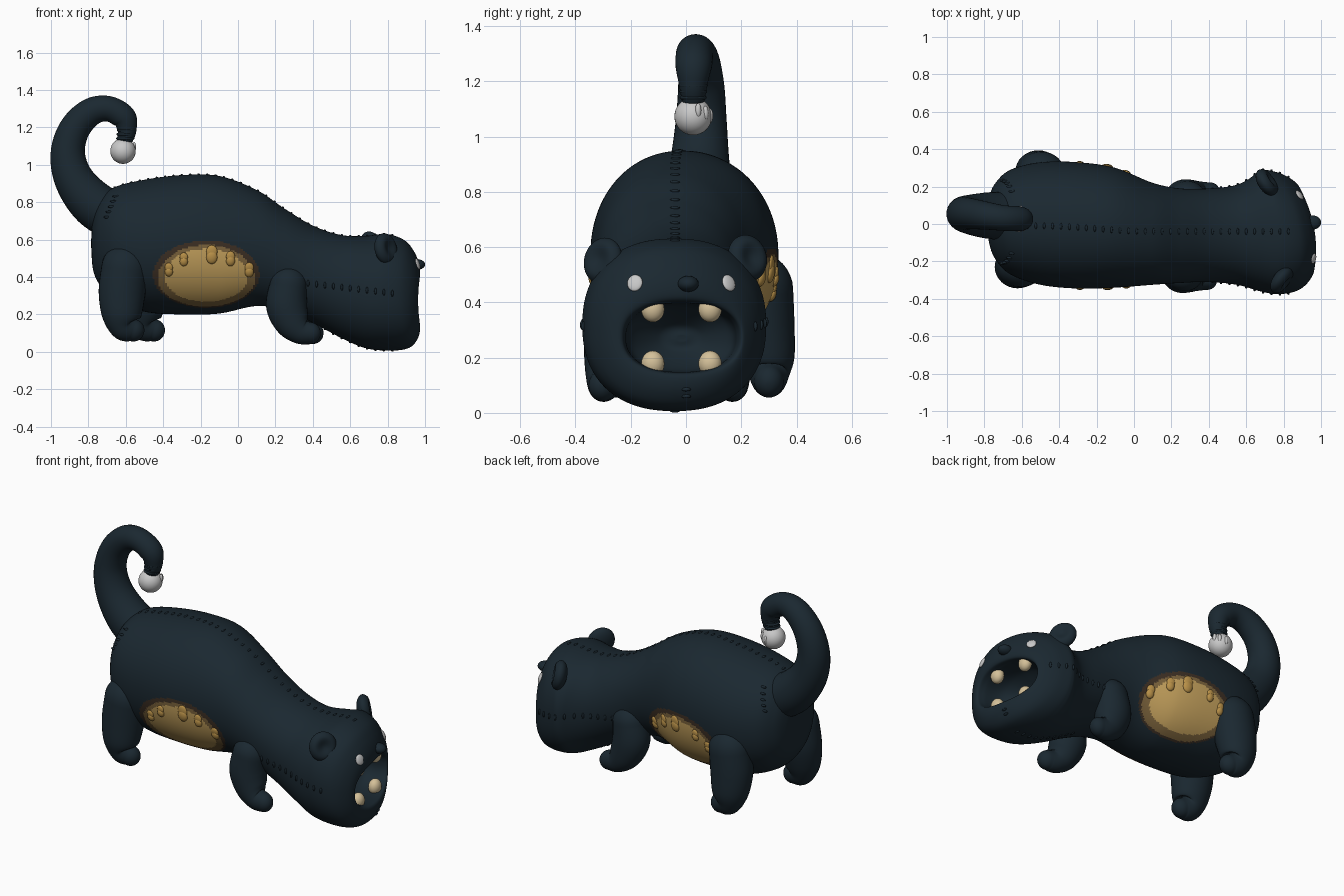
import bpy, bmesh, math
from mathutils import Vector, Matrix
from mathutils.bvhtree import BVHTree

cube = bpy.data.objects.get("Cube")
if cube:
    bpy.data.objects.remove(cube, do_unlink=True)


def material(name, rgb):
    mat = bpy.data.materials.new(name)
    mat.use_nodes = True
    color = (*rgb, 1)
    mat.diffuse_color = color
    bsdf = next(n for n in mat.node_tree.nodes if n.type == "BSDF_PRINCIPLED")
    bsdf.inputs["Base Color"].default_value = color
    bsdf.inputs["Roughness"].default_value = .8
    return mat


SKIN = material("dark slate blue", (.0105, .021, .03))
BROWN = material("dark brown", (.045, .028, .017))
OCHRE = material("ochre", (.2, .125, .045))
GOLD = material("gold", (.56, .36, .11))
HONEY = material("honey", (.48, .28, .065))
WHITE = material("pale grey", (.58, .58, .58))
BONE = material("bone", (.66, .53, .32))


def finish(name, bm, mats):
    bmesh.ops.recalc_face_normals(bm, faces=bm.faces)
    for face in bm.faces:
        face.smooth = True
    mesh = bpy.data.meshes.new(name)
    bm.to_mesh(mesh)
    bm.free()
    for mat in mats:
        mesh.materials.append(mat)
    obj = bpy.data.objects.new(name, mesh)
    bpy.context.collection.objects.link(obj)
    return obj


def spline(rows, steps):
    """Resample rows of numbers with a smooth curve through every row."""
    rows = [Vector(r) for r in rows]
    out = []
    for i in range(len(rows) - 1):
        a, b, c, d = rows[max(i - 1, 0)], rows[i], rows[i + 1], rows[min(i + 2, len(rows) - 1)]
        for k in range(steps):
            t = k / steps
            out.append(b + (c - a) * (t / 2) + (a * 2 - b * 5 + c * 4 - d) * (t * t / 2)
                       + (b * 3 - a - c * 3 + d) * (t ** 3 / 2))
    return out + [rows[-1]]


def loft(rings):
    bm = bmesh.new()
    loops = [[bm.verts.new(p) for p in ring] for ring in rings]
    n = len(loops[0])
    for a, b in zip(loops, loops[1:]):
        for i in range(n):
            bm.faces.new((a[i], a[(i + 1) % n], b[(i + 1) % n], b[i]))
    bm.faces.new(loops[0])
    bm.faces.new(loops[-1][::-1])
    return bm


def tube(name, path, flat=1.0):
    """Round-ended limb through rows of x, y, z, radius."""
    rows = spline(path, 8)
    pts = [r.xyz for r in rows]
    rings = []

    def ring(p, tangent, r):
        side = Vector((0, 1, 0))
        up = tangent.cross(side).normalized()
        rings.append([p + up * (r * math.cos(a)) + side * (r * flat * math.sin(a))
                      for a in (math.tau * k / 32 for k in range(32))])

    caps = [math.pi / 2 * k / 8 for k in range(8)]
    first, last = (pts[1] - pts[0]).normalized(), (pts[-1] - pts[-2]).normalized()
    for a in caps[:0:-1]:
        ring(pts[0] - first * (rows[0][3] * math.sin(a)), first, rows[0][3] * math.cos(a))
    for i, p in enumerate(pts):
        ring(p, pts[min(i + 1, len(pts) - 1)] - pts[max(i - 1, 0)], rows[i][3])
    for a in caps[1:]:
        ring(pts[-1] + last * (rows[-1][3] * math.sin(a)), last, rows[-1][3] * math.cos(a))
    return finish(name, loft(rings), [SKIN])


def add_ball(bm, loc, radii, rot=None, detail=16):
    rot = rot or Matrix.Identity(4)
    bmesh.ops.create_uvsphere(bm, u_segments=detail, v_segments=detail // 2 + 2, radius=1,
                              matrix=Matrix.Translation(loc) @ rot @ Matrix.Diagonal((*radii, 1)))


def ball(name, loc, radii, mat, rot=None, detail=24):
    bm = bmesh.new()
    add_ball(bm, loc, radii, rot, detail)
    return finish(name, bm, [mat])


# Body, head and mouth hollow: x, right y, left y, bottom z, top z
SECTIONS = [
    (-.785, .01, .03, .56, .6), (-.775, -.1, .14, .44, .72), (-.74, -.19, .22, .36, .81),
    (-.66, -.27, .29, .28, .88), (-.5, -.325, .33, .215, .92), (-.3, -.345, .33, .2, .945),
    (-.1, -.34, .3, .205, .94), (.1, -.325, .22, .245, .865), (.25, -.315, .19, .22, .765),
    (.4, -.31, .19, .155, .675), (.55, -.325, .21, .075, .625), (.68, -.36, .275, .02, .62),
    (.79, -.375, .29, .007, .63), (.88, -.365, .28, .012, .6), (.93, -.335, .255, .035, .545),
    (.96, -.28, .22, .085, .475), (.96, -.235, .2, .135, .415), (.92, -.22, .185, .147, .4),
    (.8, -.2, .16, .155, .385), (.7, -.1, .06, .22, .32), (.69, -.03, 0, .26, .28)]


def smooth(v):
    v = min(max(v, 0), 1)
    return v * v * (3 - 2 * v)


rings = []
for x, y0, y1, z0, z1 in spline(SECTIONS, 18):
    power = 2 / (2.1 + .2 * smooth((x - .4) / .4))
    turn = smooth((x - .6) / .3)
    ring = []
    for k in range(280):
        c, s = math.cos(math.tau * k / 280), math.sin(math.tau * k / 280)
        y = (y0 + y1) / 2 + (y1 - y0) / 2 * math.copysign(abs(c) ** power, c)
        z = (z0 + z1) / 2 + (z1 - z0) / 2 * math.copysign(abs(s) ** power, s)
        lean = y + .03
        ring.append(Vector((x - turn * lean * (.17 + .8 * lean), y, z)))
    rings.append(ring)
bm = loft(rings)
# Flank patches in nested bands of colour, the dark edge widest above
for face in bm.faces:
    p = face.calc_center_median()
    d = math.hypot((p.x + .17) / .285, (p.z - .41) / (.185 if p.z > .41 else .175))
    rise = smooth((p.z - .3) / .2)
    inside = d < 1 and abs(p.y) > .08
    face.material_index = inside * (1 + (d < .96 - .09 * rise) + (d < .81 - .05 * rise))
bmesh.ops.recalc_face_normals(bm, faces=bm.faces)
surface = BVHTree.FromBMesh(bm)
finish("body", bm, [SKIN, BROWN, OCHRE, GOLD])


def snap(origin, direction):
    loc, normal, _, _ = surface.ray_cast(Vector(origin), Vector(direction))
    return loc, normal.to_track_quat("Z", "Y").to_matrix().to_4x4()


# Legs
HIND = [(0, 0, .45, .125), (-.015, .005, .32, .125), (-.015, .02, .2, .108),
        (0, .025, .135, .08), (.045, .025, .115, .06)]
FORE = [(0, 0, .355, .1), (-.01, 0, .25, .11), (.02, .01, .16, .095), (.065, .025, .11, .07), (.115, .03, .1, .058)]
for name, shape, x, y in (("right_hind_leg", HIND, -.605, -.225), ("left_hind_leg", HIND, -.495, .275),
                          ("right_front_leg", FORE, .27, -.27), ("left_front_leg", FORE, .285, .14)):
    side = math.copysign(1, y)
    tube(name, [(x + dx, y + side * dy, z, r) for dx, dy, z, r in shape], .9)

# Curled tail with wrinkled neck and dangling ball
tube("tail", [(-.62, .04, .7, .13), (-.77, .045, .79, .125), (-.875, .05, .92, .106), (-.91, .055, 1.06, .092),
              (-.875, .055, 1.19, .083), (-.79, .045, 1.28, .075), (-.695, .032, 1.3, .068),
              (-.612, .028, 1.255, .066), (-.594, .026, 1.19, .052), (-.602, .026, 1.145, .044)])
bm = bmesh.new()
for k in range(3):
    add_ball(bm, (-.595 - .004 * k, .026, 1.185 - .022 * k), (.053 - .002 * k, .053 - .002 * k, .015), detail=24)
finish("tail_neck_folds", bm, [SKIN])
ball("tail_ball", (-.615, .026, 1.073), (.068, .068, .068), WHITE, detail=32)
bm = bmesh.new()
for angle, z in ((.3, 1.095), (.8, 1.085), (1.4, 1.075)):
    add_ball(bm, (-.615 + .062 * math.cos(angle), .026 + .062 * math.sin(angle), z), (.011, .011, .026))
finish("tail_ball_drips", bm, [WHITE])

# Ears, with a shallow hollow pressed into the front
for name, loc, yaw in (("right_ear", (.79, -.3, .55), -.65), ("left_ear", (.71, .222, .56), .6)):
    bm = bmesh.new()
    bmesh.ops.create_uvsphere(bm, u_segments=32, v_segments=24, radius=1)
    for v in bm.verts:
        if v.co.x > 0:
            v.co.x -= .6 * smooth(1 - math.hypot(v.co.y, v.co.z) / .8)
    bm.transform(Matrix.Translation(loc) @ Matrix.Rotation(yaw, 4, "Z") @ Matrix.Rotation(-.2, 4, "Y")
                 @ Matrix.Diagonal((.045, .08, .085, 1)))
    finish(name, bm, [SKIN])

# Eyes and nose
for name, y in (("right_eye", -.185), ("left_eye", .155)):
    loc, rot = snap((2, y, .47), (-1, 0, 0))
    ball(name, loc, (.028, .031, .01), WHITE, rot)
ball("nose", (.955, .008, .467), (.045, .038, .029), SKIN)

# Teeth, rooted in the lips
for side, y in (("right", -.12), ("left", .087)):
    for row, z in (("upper", .375), ("lower", .178)):
        ball(f"{side}_{row}_tooth", (.895 - .17 * y - .8 * y * y, y, z), (.036, .042, .047), BONE)

# Drips along the top of each flank patch
for name, side in (("right_patch_drips", -1), ("left_patch_drips", 1)):
    bm = bmesh.new()
    for x, z, size in ((-.37, .45, .022), (-.29, .505, .022), (-.14, .535, .03), (-.04, .51, .024), (.06, .45, .024)):
        for drop, depth in ((0, .01), (size, .015)):
            loc, rot = snap((x, side * 2, z - drop), (0, -side, 0))
            add_ball(bm, loc, (size, size * 1.2, depth), rot)
    finish(name, bm, [HONEY])

# Stitches over the spine, chin, cheeks and tail root
bm = bmesh.new()
for k in range(34):
    x = -.66 + .045 * k
    mid = -.01 - .03 * smooth((x + .5) / .6)
    add_ball(bm, snap((x, mid, 2), (0, 0, -1))[0], (.007, .018, .006), detail=8)
    if x > .4:
        add_ball(bm, snap((x, mid, -1), (0, 0, 1))[0], (.007, .018, .006), detail=8)
    if x > .3:
        for side in (-1, 1):
            loc = snap((x, side * 2, .37 - .12 * (x - .35)), (0, -side, 0))[0]
            add_ball(bm, loc, (.007, .009, .018), detail=8)
for k in range(5):
    for side in (-1, 1):
        loc = snap((-.7 + .012 * k, side * 2, .72 + .028 * k), (0, -side, 0))[0]
        add_ball(bm, loc, (.02, .008, .007), detail=8)
for z in (.06, .085):
    add_ball(bm, snap((2, 0, z), (-1, 0, 0))[0], (.008, .018, .007), detail=8)
finish("stitches", bm, [SKIN])
